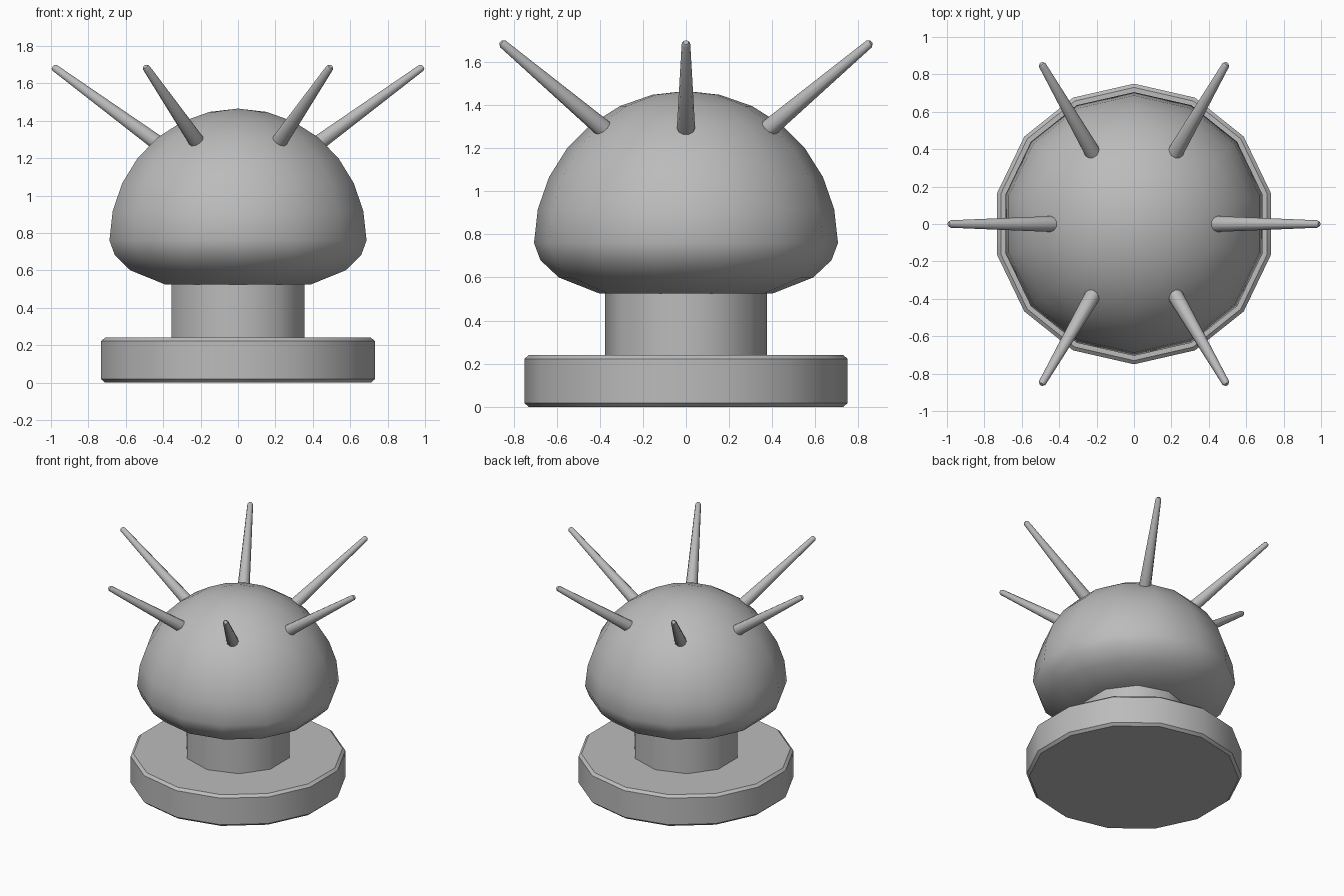
import bpy, bmesh, math
from mathutils import Vector

if "Cube" in bpy.data.objects:
    bpy.data.objects.remove(bpy.data.objects["Cube"], do_unlink=True)

grey = bpy.data.materials.new("plain grey")
grey.use_nodes = True
GREY = (0.5, 0.5, 0.5, 1)
grey.diffuse_color = GREY
grey.node_tree.nodes["Principled BSDF"].inputs["Base Color"].default_value = GREY


def lathe(name, profile, sides, smooth_angle=30):
    """Revolve (radius, z) points about z; a corner points along y."""
    bm = bmesh.new()
    rings = []
    for r, z in profile:
        if r == 0:
            rings.append([bm.verts.new((0, 0, z))] * sides)
        else:
            turns = [math.tau * i / sides + math.pi / 2 for i in range(sides)]
            rings.append([bm.verts.new((r * math.cos(a), r * math.sin(a), z)) for a in turns])
    for low, high in zip(rings, rings[1:]):
        for i in range(sides):
            j = (i + 1) % sides
            corners = list(dict.fromkeys((low[i], low[j], high[j], high[i])))
            bm.faces.new(corners)
    # Close open ends with a flat face
    if profile[0][0] > 0:
        bm.faces.new(rings[0][::-1])
    if profile[-1][0] > 0:
        bm.faces.new(rings[-1])
    bmesh.ops.recalc_face_normals(bm, faces=bm.faces)
    mesh = bpy.data.meshes.new(name)
    bm.to_mesh(mesh)
    bm.free()
    mesh.materials.append(grey)
    obj = bpy.data.objects.new(name, mesh)
    bpy.context.collection.objects.link(obj)
    bpy.ops.object.select_all(action="DESELECT")
    obj.select_set(True)
    bpy.context.view_layer.objects.active = obj
    bpy.ops.object.shade_smooth_by_angle(angle=math.radians(smooth_angle))
    return obj


# Round foot with chamfered rims
lathe("base", [(0.73, 0), (0.75, 0.018), (0.75, 0.222), (0.73, 0.24)], 14)

# Neck between the foot and the cap
lathe("stem", [(0.375, 0.2), (0.375, 0.6)], 10, 40)

# Cap: half sphere above, flatter curve below
R, MID = 0.705, 0.76
dome = [(R * math.cos(a), MID + R * math.sin(a))
        for a in (math.pi / 14 * i for i in range(7))]
lathe("cap", [(0.4, 0.525), (0.59, 0.6), (0.675, 0.68)] + dome + [(0, MID + R)], 14, 40)

# Six tapered spikes leaning outward
start, tip = Vector((0.36, 0, 1.23)), Vector((0.99, 0, 1.69))
length = (tip - start).length
lean = math.atan2(tip.x - start.x, tip.z - start.z)
for i in range(6):
    spike = lathe(f"spike_{i + 1}", [(0.046, 0), (0.02, length - 0.012), (0.012, length)], 10, 45)
    turn = math.tau * i / 6
    spike.rotation_euler = (0, lean, turn)
    spike.location = (start.x * math.cos(turn), start.x * math.sin(turn), start.z)
